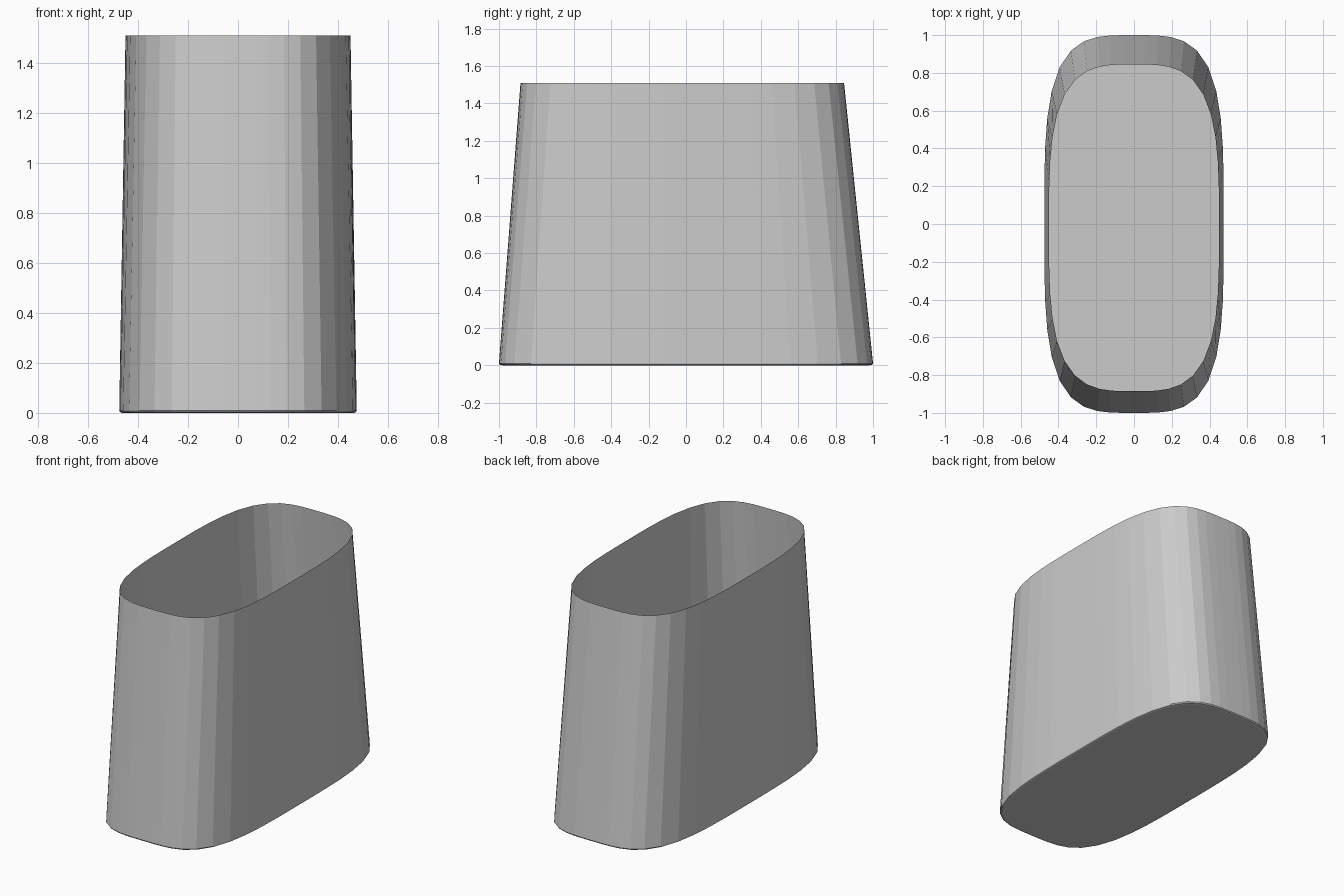
import bpy, bmesh, math

cube = bpy.data.objects.get("Cube")
if cube:
    bpy.data.objects.remove(cube, do_unlink=True)

SEGMENTS = 48


def material(name, colour):
    mat = bpy.data.materials.new(name)
    mat.use_nodes = True
    mat.diffuse_color = colour
    mat.node_tree.nodes["Principled BSDF"].inputs["Base Color"].default_value = colour
    return mat


def rounded_ring(bm, half_x, half_y, centre_y, z, power):
    """Ring of vertices on a superellipse, evenly spread by angle."""
    ring = []
    for i in range(SEGMENTS):
        a = math.tau * i / SEGMENTS
        c, s = math.cos(a), math.sin(a)
        r = (abs(c) ** power + abs(s) ** power) ** (-1 / power)
        ring.append(bm.verts.new((half_x * r * c, centre_y + half_y * r * s, z)))
    return ring


# Open-topped tapered bin: floor, small rounded base edge, thin wall
bm = bmesh.new()
sections = [
    (0.465, 0.98, 0, 0, 3.7),
    (0.472, 0.995, 0, 0.003, 3.7),
    (0.475, 1.0, 0, 0.01, 3.7),
    (0.45, 0.865, -0.02, 1.51, 3.4),
]
rings = [rounded_ring(bm, *s) for s in sections]
bm.faces.new(reversed(rings[0]))
for low, high in zip(rings, rings[1:]):
    for i in range(SEGMENTS):
        j = (i + 1) % SEGMENTS
        bm.faces.new((low[i], low[j], high[j], high[i]))

mesh = bpy.data.meshes.new("bin_shell")
bm.to_mesh(mesh)
bm.free()
mesh.materials.append(material("light grey", (0.6, 0.6, 0.6, 1)))
shell = bpy.data.objects.new("bin_shell", mesh)
bpy.context.collection.objects.link(shell)
